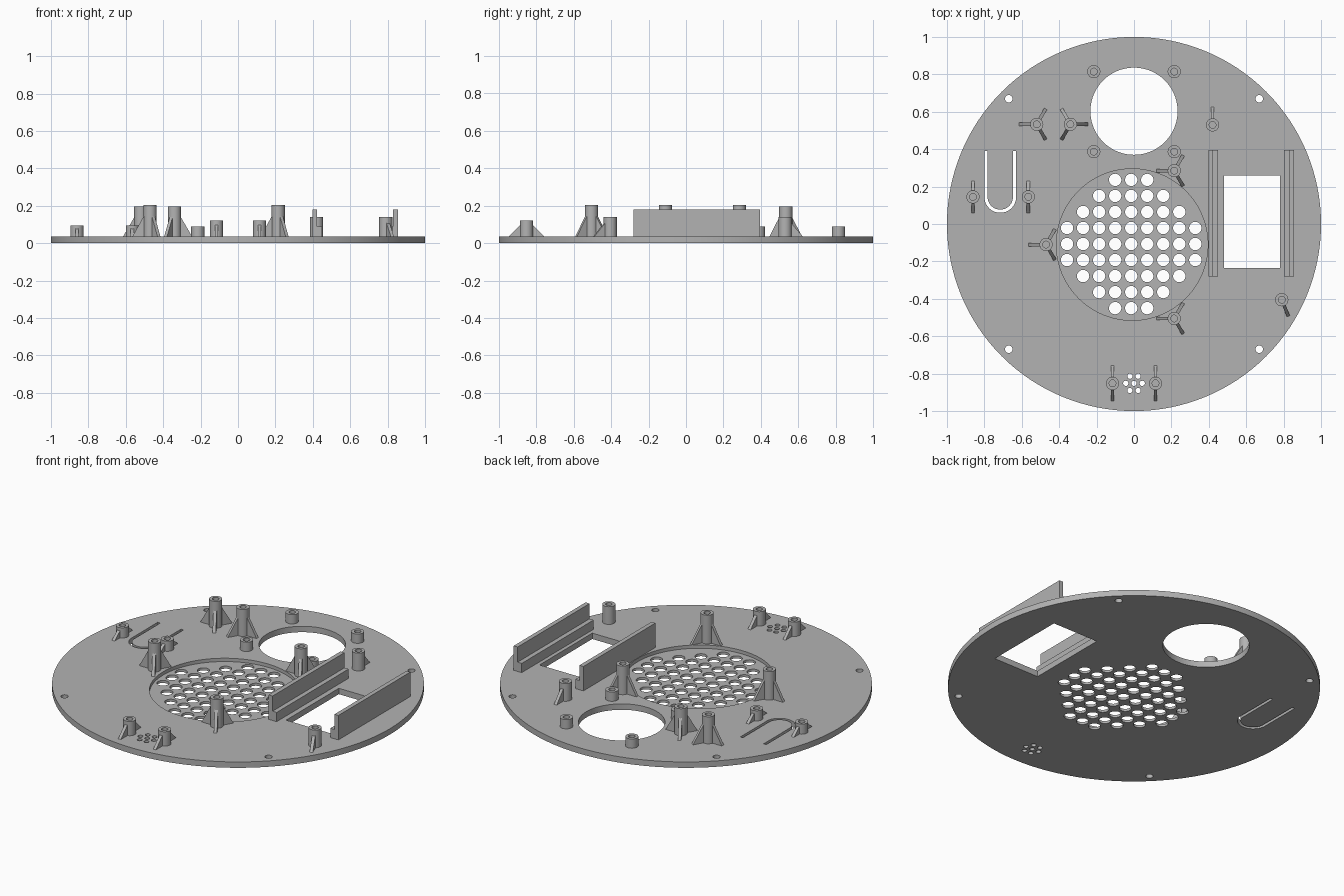
import bpy, bmesh
from math import cos, sin, pi, radians
from mathutils import Vector

if "Cube" in bpy.data.objects:
    bpy.data.objects.remove(bpy.data.objects["Cube"])

TOP = 0.035      # plate top
FLOOR = 0.015    # recess floor

grey = bpy.data.materials.new("plain grey")
grey.use_nodes = True
grey.diffuse_color = (0.45, 0.45, 0.45, 1)
grey.node_tree.nodes["Principled BSDF"].inputs["Base Color"].default_value = (0.45, 0.45, 0.45, 1)


def arc(x, y, r, n, start=0, sweep=2 * pi, closed=True):
    steps = n if closed else n - 1
    return [(x + r * cos(start + sweep * i / steps), y + r * sin(start + sweep * i / steps))
            for i in range(n)]


def rect(x0, x1, y0, y1):
    return [(x0, y0), (x1, y0), (x1, y1), (x0, y1)]


def prism(bm, outline, z0, z1):
    """Extrude a counter-clockwise outline from z0 to z1."""
    low = [bm.verts.new((x, y, z0)) for x, y in outline]
    high = [bm.verts.new((x, y, z1)) for x, y in outline]
    bm.faces.new(low[::-1])
    bm.faces.new(high)
    for i in range(len(low)):
        j = (i + 1) % len(low)
        bm.faces.new((low[i], low[j], high[j], high[i]))


def finish(bm, name):
    bmesh.ops.recalc_face_normals(bm, faces=bm.faces)
    mesh = bpy.data.meshes.new(name)
    bm.to_mesh(mesh)
    bm.free()
    mesh.materials.append(grey)
    obj = bpy.data.objects.new(name, mesh)
    bpy.context.collection.objects.link(obj)
    return obj


def smooth(obj):
    bpy.ops.object.select_all(action='DESELECT')
    obj.select_set(True)
    bpy.context.view_layer.objects.active = obj
    bpy.ops.object.shade_smooth_by_angle(angle=radians(30))


def cut(obj, outlines, z0, z1):
    bm = bmesh.new()
    for outline in outlines:
        prism(bm, outline, z0, z1)
    cutter = finish(bm, "cutter")
    cutter.hide_render = True
    mod = obj.modifiers.new("cut", 'BOOLEAN')
    mod.operation, mod.solver, mod.object = 'DIFFERENCE', 'EXACT', cutter
    bpy.context.view_layer.objects.active = obj
    bpy.ops.object.modifier_apply(modifier=mod.name)
    bpy.data.objects.remove(cutter)


# Round base plate with a shallow round recess
bm = bmesh.new()
prism(bm, arc(0, 0, 1, 128), 0, TOP)
plate = finish(bm, "base_plate")
cut(plate, [arc(-0.01, -0.11, 0.405, 96)], FLOOR, 0.1)

# Through openings: large round hole, window, corner screw holes
holes = [arc(0, 0.603, 0.233, 80), rect(0.48, 0.78, -0.235, 0.26)]
holes += [arc(sx * 0.67, sy * 0.67, 0.02, 24) for sx in (-1, 1) for sy in (-1, 1)]

# Grille of round holes in the recess
for row, half in enumerate((1, 2, 3, 4, 4, 4, 3, 2, 1)):
    for col in range(-half, half + 1):
        holes.append(arc(-0.015 + col * 0.0857, -0.107 + (4 - row) * 0.0857, 0.033, 32))

# Small cluster of vent holes
holes.append(arc(0, -0.852, 0.014, 20))
holes += [arc(x, y, 0.014, 20) for x, y in arc(0, -0.852, 0.044, 6)]

# U-shaped slot
holes.append([(-0.8, 0.39)] + arc(-0.715, 0.145, 0.085, 24, pi, pi, False) + [(-0.63, 0.39), (-0.647, 0.39)]
             + arc(-0.715, 0.145, 0.068, 24, 0, -pi, False) + [(-0.783, 0.39)])
cut(plate, holes, -0.1, 0.1)
smooth(plate)


def post(name, x, y, height, ribs=(), rib_top=0.0, reach=0.095):
    """Hollow screw post with triangular ribs at the given angles."""
    n, bm = 32, bmesh.new()
    rings = []
    for r, z in ((0.035, TOP), (0.035, height), (0.018, height), (0.018, TOP)):
        rings.append([bm.verts.new((px, py, z)) for px, py in arc(x, y, r, n)])
    for a, b in zip(rings, rings[1:]):
        for i in range(n):
            j = (i + 1) % n
            bm.faces.new((a[i], a[j], b[j], b[i]))
    for angle in ribs:
        d = Vector((cos(radians(angle)), sin(radians(angle)), 0))
        side = Vector((-d.y, d.x, 0)) * 0.009
        centre = Vector((x, y, 0))
        sides = []
        for s in (-1, 1):
            sides.append([bm.verts.new(centre + d * r + side * s + Vector((0, 0, z)))
                          for r, z in ((0.031, TOP), (reach, TOP), (0.031, rib_top))])
        a, b = sides
        bm.faces.new(a)
        bm.faces.new(b[::-1])
        for i in range(3):
            j = (i + 1) % 3
            bm.faces.new((a[i], b[i], b[j], a[j]))
    smooth(finish(bm, name))


# Tall posts around the grille
left_facing = (60, 180, 300)
for name, x, y in (("back", 0.215, 0.285), ("side", -0.47, -0.11), ("front", 0.215, -0.505)):
    post("grille_post_" + name, x, y, 0.205, left_facing, 0.15)

# Pair of tall posts at the back right
post("tall_post_outer", -0.52, 0.533, 0.195, left_facing, 0.145)
post("tall_post_inner", -0.34, 0.533, 0.195, (0, 120, 240), 0.145)

# Posts around the large hole, vents and slot
for sx, side in ((-1, "right"), (1, "left")):
    post("hole_post_back_" + side, sx * 0.215, 0.815, 0.09)
    post("hole_post_front_" + side, sx * 0.215, 0.387, 0.09)
    post("vent_post_" + side, sx * 0.115, -0.852, 0.12, (90, 270), 0.1)
    post("slot_post_" + side, -0.713 + sx * 0.148, 0.145, 0.095, (90, 270), 0.08, 0.085)

# Posts near the window
post("window_post_back", 0.42, 0.53, 0.14, (90,), 0.11)
post("window_post_front", 0.79, -0.405, 0.14, (-68,), 0.11)

# Stepped rails on both sides of the window
for name, s in (("rail_right", -1), ("rail_left", 1)):
    bm = bmesh.new()
    profile = [(0.176, TOP), (0.229, TOP), (0.229, 0.18), (0.203, 0.18), (0.203, 0.09), (0.176, 0.09)]
    ends = [[bm.verts.new((0.626 + s * px, y, z)) for px, z in profile] for y in (-0.28, 0.395)]
    bm.faces.new(ends[0])
    bm.faces.new(ends[1][::-1])
    for i in range(6):
        j = (i + 1) % 6
        bm.faces.new((ends[0][i], ends[1][i], ends[1][j], ends[0][j]))
    finish(bm, name)
